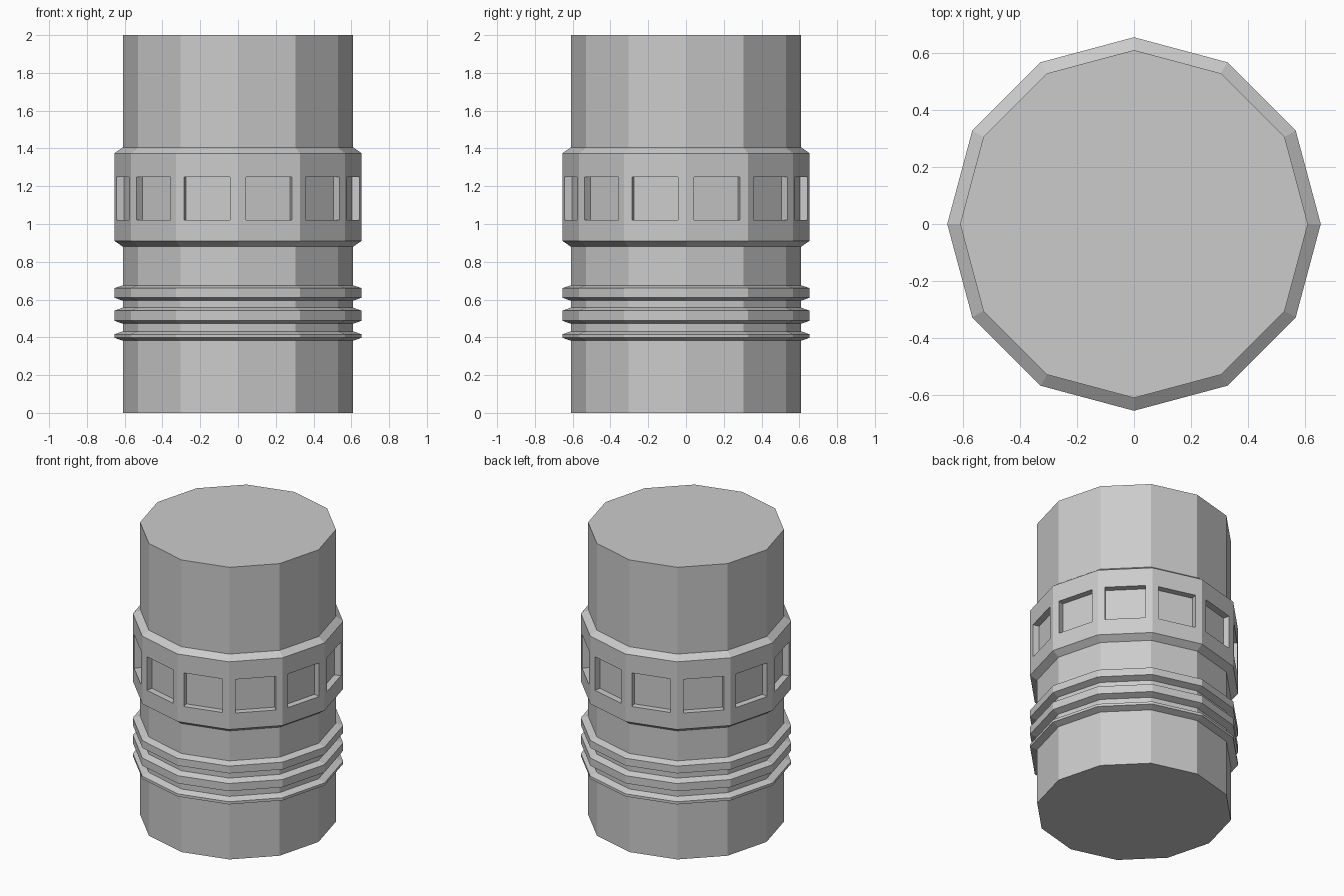
import bpy, bmesh, math

if "Cube" in bpy.data.objects:
    bpy.data.objects.remove(bpy.data.objects["Cube"])

SIDES = 12
R, RB = 0.61, 0.655  # shaft radius, raised radius

# Side profile: shaft with three thin ribs and one wide band
profile = [(R, 0.0)]
for z0, z1, z2, z3 in ((0.382, 0.398, 0.416, 0.432),
                       (0.472, 0.488, 0.541, 0.557),
                       (0.594, 0.61, 0.66, 0.675),
                       (0.88, 0.911, 1.374, 1.406)):
    profile += [(R, z0), (RB, z1), (RB, z2), (R, z3)]
profile.append((R, 2.0))

# Twelve-sided body
bm = bmesh.new()
rings = []
for r, z in profile:
    rings.append([bm.verts.new((r * math.cos(math.tau * i / SIDES),
                                r * math.sin(math.tau * i / SIDES), z))
                  for i in range(SIDES)])
band = []
for k, (a, b) in enumerate(zip(rings, rings[1:])):
    for i in range(SIDES):
        j = (i + 1) % SIDES
        f = bm.faces.new((a[i], a[j], b[j], b[i]))
        if profile[k][1] == 0.911:
            band.append(f)
bm.faces.new(list(reversed(rings[0])))
bm.faces.new(rings[-1])
bm.normal_update()

# Recessed windows in the wide band, one per side
bmesh.ops.inset_individual(bm, faces=band, thickness=0.043, use_even_offset=True)
for f in band:
    for v in f.verts:
        v.co.z = 1.25 if v.co.z > 1.14 else 1.02
panels = bmesh.ops.extrude_discrete_faces(bm, faces=band)["faces"]
for f in panels:
    f.normal_update()
    bmesh.ops.translate(bm, verts=f.verts, vec=f.normal * -0.043)

# Move the window backs to their own object so they can be lighter
pm = bmesh.new()
for f in panels:
    pm.faces.new([pm.verts.new(v.co) for v in f.verts])
bmesh.ops.delete(bm, geom=panels, context='FACES_ONLY')


def finish(mesh_data, name):
    me = bpy.data.meshes.new(name)
    mesh_data.to_mesh(me)
    mesh_data.free()
    ob = bpy.data.objects.new(name, me)
    bpy.context.collection.objects.link(ob)
    return ob


finish(bm, "canister_body")
windows = finish(pm, "window_panels")
mat = bpy.data.materials.new("pale_grey")
mat.diffuse_color = (0.8, 0.8, 0.8, 1)
mat.use_nodes = True
mat.node_tree.nodes["Principled BSDF"].inputs["Base Color"].default_value = mat.diffuse_color
windows.data.materials.append(mat)
